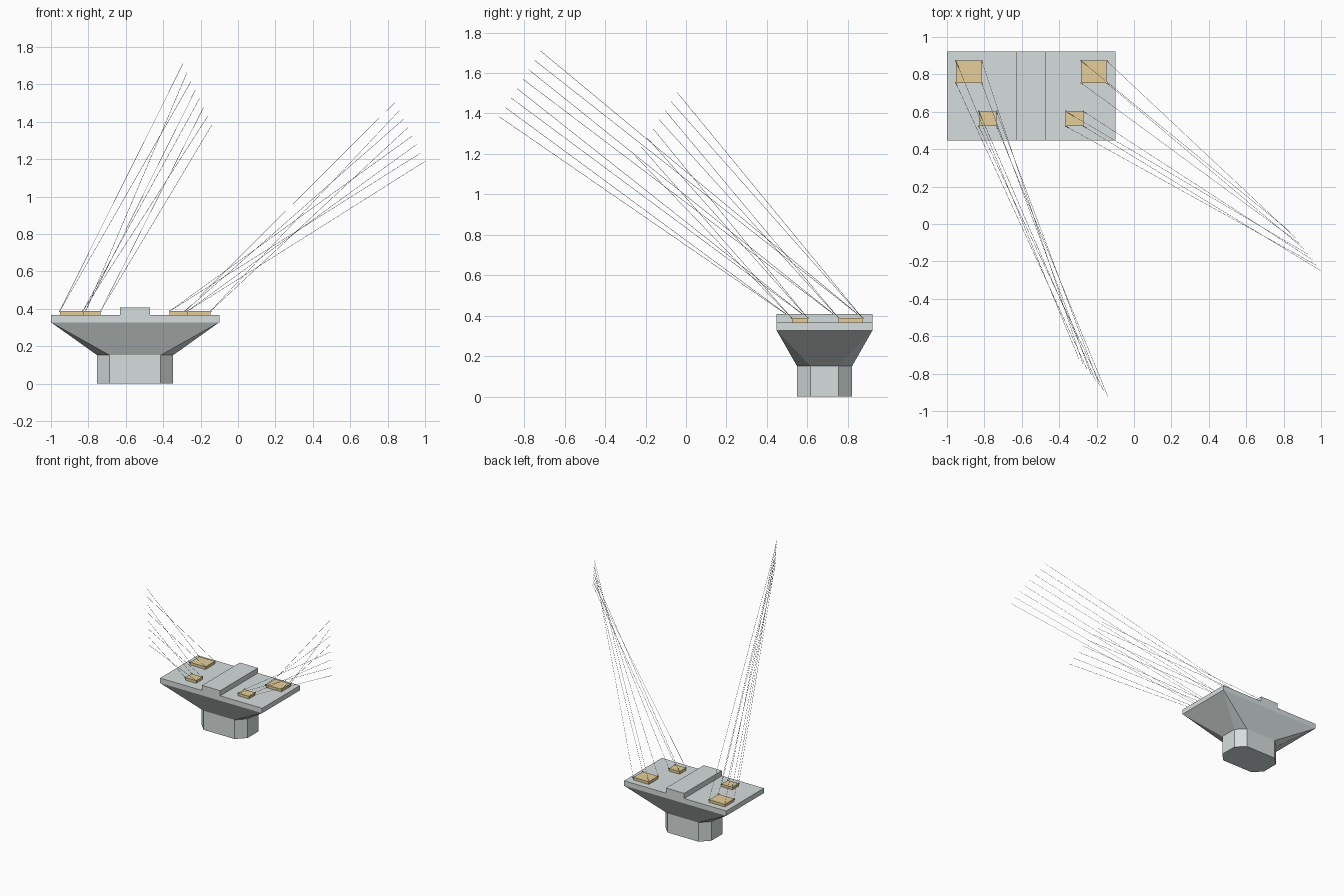
import bpy, bmesh
from mathutils import Vector

if "Cube" in bpy.data.objects:
    bpy.data.objects.remove(bpy.data.objects["Cube"])


def material(name, rgb):
    m = bpy.data.materials.new(name)
    m.diffuse_color = (*rgb, 1)
    m.use_nodes = True
    m.node_tree.nodes["Principled BSDF"].inputs["Base Color"].default_value = m.diffuse_color
    return m


CONCRETE = material("concrete grey", (0.67, 0.73, 0.72))
TAN = material("bearing tan", (0.78, 0.61, 0.31))


def finish(name, bm, mat):
    bmesh.ops.recalc_face_normals(bm, faces=bm.faces)
    me = bpy.data.meshes.new(name)
    bm.to_mesh(me)
    bm.free()
    me.materials.append(mat)
    ob = bpy.data.objects.new(name, me)
    bpy.context.collection.objects.link(ob)
    return ob


def add_box(bm, x0, x1, y0, y1, z0, z1):
    for v in bmesh.ops.create_cube(bm, size=1)["verts"]:
        v.co = (x0 if v.co.x < 0 else x1,
                y0 if v.co.y < 0 else y1,
                z0 if v.co.z < 0 else z1)


def box(name, dims, mat):
    bm = bmesh.new()
    add_box(bm, *dims)
    return finish(name, bm, mat)


# Pier centre, levels and outlines
CX, CY = -0.55, 0.685
NECK, RIM, DECK, PAD = 0.152, 0.328, 0.367, 0.388


def octagon(z, hx=0.203, hy=0.137, c=0.067):
    pts = [(hx, -hy + c), (hx, hy - c), (hx - c, hy), (-hx + c, hy),
           (-hx, hy - c), (-hx, -hy + c), (-hx + c, -hy), (hx - c, -hy)]
    return [(CX + x, CY + y, z) for x, y in pts]


# Column with chamfered corners
bm = bmesh.new()
low = [bm.verts.new(p) for p in octagon(0)]
high = [bm.verts.new(p) for p in octagon(NECK)]
bm.faces.new(low)
bm.faces.new(high)
for i in range(8):
    j = (i + 1) % 8
    bm.faces.new((low[i], low[j], high[j], high[i]))
finish("column", bm, CONCRETE)

# Flared head: octagon opening out to the rectangular cap
bm = bmesh.new()
low = [bm.verts.new(p) for p in octagon(NECK)]
top = [bm.verts.new((CX + sx * 0.45, CY + sy * 0.2375, RIM))
       for sx, sy in ((1, -1), (1, 1), (-1, 1), (-1, -1))]
bm.faces.new(low)
bm.faces.new(top)
for k in range(4):
    a, b, c = low[2 * k], low[2 * k + 1], low[(2 * k + 2) % 8]
    t0, t1 = top[k], top[(k + 1) % 4]
    bm.faces.new((a, b, t1, t0))
    bm.faces.new((b, c, t1))
finish("flared_head", bm, CONCRETE)

# Cap slab and the raised middle strip
box("cap_slab", (-1.0, -0.10, 0.4475, 0.9225, RIM, DECK), CONCRETE)
box("raised_strip", (-0.63, -0.47, 0.4475, 0.9225, DECK, 0.408), CONCRETE)


def rod(bm, a, b, r=0.0011):
    a, b = Vector(a), Vector(b)
    d = (b - a).normalized()
    u = d.orthogonal().normalized()
    w = d.cross(u)
    offs = [u * r, (-u * 0.5 + w * 0.866) * r, (-u * 0.5 - w * 0.866) * r]
    p = [bm.verts.new(a + o) for o in offs]
    q = [bm.verts.new(b + o) for o in offs]
    for i in range(3):
        j = (i + 1) % 3
        bm.faces.new((p[i], p[j], q[j], q[i]))
    bm.faces.new(p)
    bm.faces.new(q)


# Bearing pads, and one cable from each pad corner to a sloping row of ends
sides = {
    "left": [(-0.953, -0.815, 0.755, 0.873), (-0.83, -0.735, 0.523, 0.602)],
    "right": [(-0.283, -0.147, 0.755, 0.873), (-0.365, -0.27, 0.523, 0.602)],
}
ends = {
    "left": (Vector((-0.295, -0.72, 1.71)), Vector((-0.14, -0.922, 1.383))),
    "right": (Vector((0.84, -0.045, 1.505)), Vector((0.999, -0.25, 1.188))),
}
for side, pads in sides.items():
    corners = []
    for size, (x0, x1, y0, y1) in zip(("large", "small"), pads):
        box(f"{side}_{size}_bearing", (x0, x1, y0, y1, DECK, PAD), TAN)
        corners += [(x, y, PAD) for y in (y1, y0) for x in (x0, x1)]
    first, last = ends[side]
    cables, anchors = bmesh.new(), bmesh.new()
    for i, (x, y, z) in enumerate(corners):
        rod(cables, (x, y, z), first.lerp(last, i / 7))
        # Small anchor at the foot of each cable
        add_box(anchors, x - 0.004, x + 0.004, y - 0.004, y + 0.004,
                z - 0.004, z + 0.004)
    finish(f"{side}_cables", cables, CONCRETE)
    finish(f"{side}_anchors", anchors, TAN)
